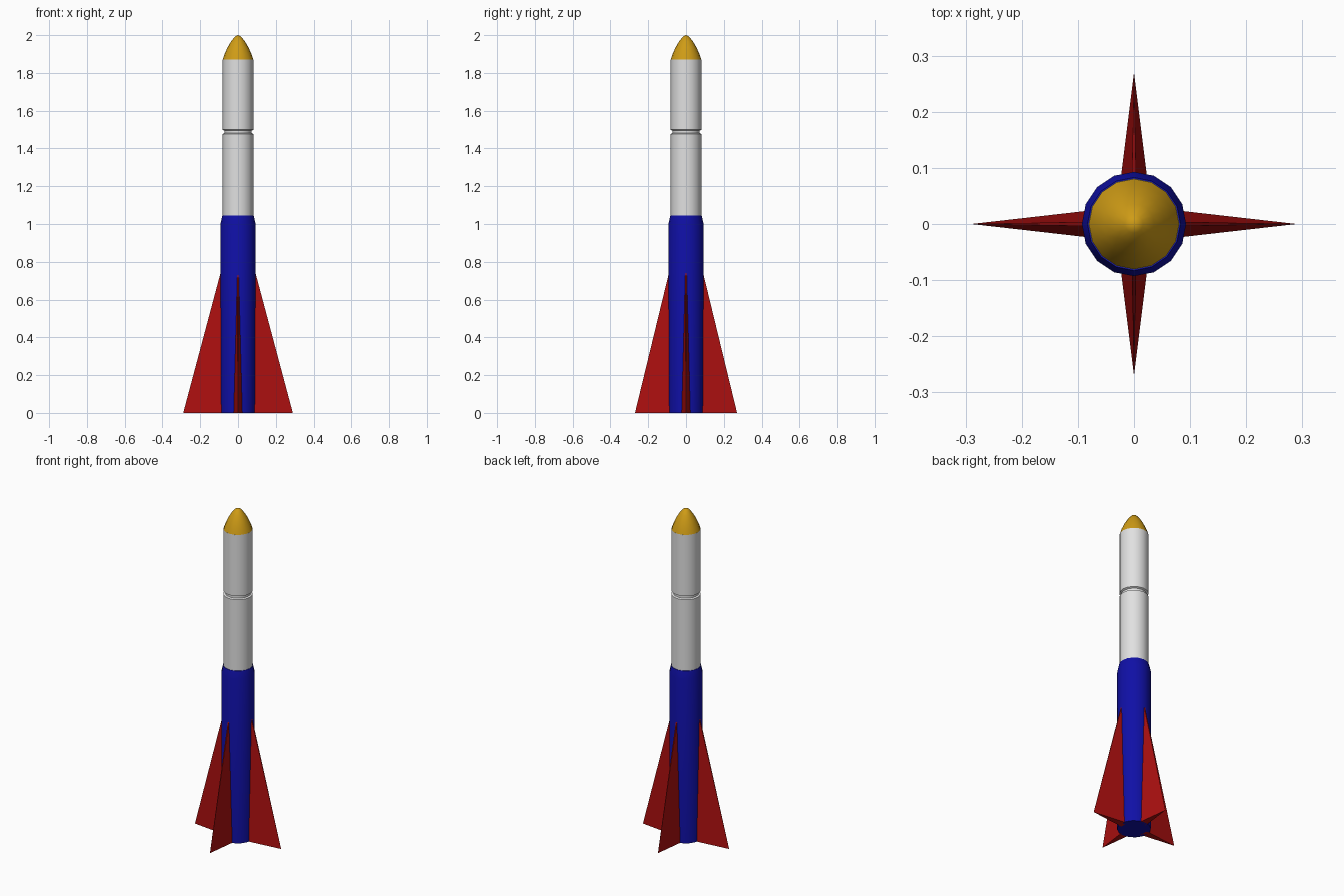
import bpy, bmesh, math

cube = bpy.data.objects.get("Cube")
if cube:
    bpy.data.objects.remove(cube, do_unlink=True)

SIDES = 16


def material(name, rgb):
    m = bpy.data.materials.new(name)
    m.use_nodes = True
    color = (*rgb, 1.0)
    m.diffuse_color = color
    bsdf = next(n for n in m.node_tree.nodes if n.type == 'BSDF_PRINCIPLED')
    bsdf.inputs["Base Color"].default_value = color
    bsdf.inputs["Roughness"].default_value = 0.6
    return m


white = material("white paint", (0.75, 0.75, 0.75))
blue = material("blue paint", (0.005, 0.005, 0.38))
red = material("red paint", (0.42, 0.005, 0.005))
gold = material("gold paint", (0.62, 0.33, 0.008))


def add_object(name, bm, mat, smooth=True):
    bmesh.ops.recalc_face_normals(bm, faces=bm.faces)
    mesh = bpy.data.meshes.new(name)
    bm.to_mesh(mesh)
    bm.free()
    mesh.materials.append(mat)
    ob = bpy.data.objects.new(name, mesh)
    bpy.context.collection.objects.link(ob)
    if smooth:
        bpy.ops.object.select_all(action='DESELECT')
        ob.select_set(True)
        bpy.context.view_layer.objects.active = ob
        bpy.ops.object.shade_smooth_by_angle(angle=math.radians(30))
    return ob


def lathe(name, profile, mat):
    """Turn (radius, height) points around z; radius 0 makes a single tip."""
    bm = bmesh.new()
    rings = []
    for r, z in profile:
        if r == 0:
            rings.append([bm.verts.new((0, 0, z))] * SIDES)
        else:
            rings.append([bm.verts.new((r * math.cos(math.tau * i / SIDES),
                                        r * math.sin(math.tau * i / SIDES), z))
                          for i in range(SIDES)])
    for a, b in zip(rings, rings[1:]):
        for i in range(SIDES):
            j = (i + 1) % SIDES
            corners = list(dict.fromkeys((a[i], a[j], b[j], b[i])))
            bm.faces.new(corners)
    for ring, (r, z) in ((rings[0], profile[0]), (rings[-1], profile[-1])):
        if r > 0:
            bm.faces.new(ring)
    return add_object(name, bm, mat)


# Stacked body sections
lathe("lower_body", [(0.093, 0), (0.093, 1.0), (0.083, 1.045)], blue)
lathe("upper_body", [(0.081, 1.03), (0.081, 1.477), (0.071, 1.482),
                     (0.071, 1.494), (0.081, 1.499), (0.081, 1.872)], white)
lathe("nose_cone", [(0.081, 1.87), (0.071, 1.90), (0.055, 1.936),
                    (0.036, 1.968), (0.016, 1.992), (0, 2.0)], gold)


# Wedge fins, rooted inside the body and tapering to a sharp outer edge
def fin(name, angle, reach):
    root, root_z = 0.07, 0.825
    points = [(reach, 0, 0), (root, 0.025, 0), (root, -0.025, 0),
              (root, 0.004, root_z), (root, -0.004, root_z)]
    c, s = math.cos(angle), math.sin(angle)
    bm = bmesh.new()
    v = [bm.verts.new((x * c - y * s, x * s + y * c, z)) for x, y, z in points]
    for face in ((0, 2, 1), (0, 1, 3), (0, 4, 2), (0, 3, 4), (1, 2, 4, 3)):
        bm.faces.new([v[i] for i in face])
    add_object(name, bm, red, smooth=False)


for i, (name, reach) in enumerate((("left_fin", 0.29), ("back_fin", 0.27),
                                   ("right_fin", 0.29), ("front_fin", 0.27))):
    fin(name, i * math.pi / 2, reach)
